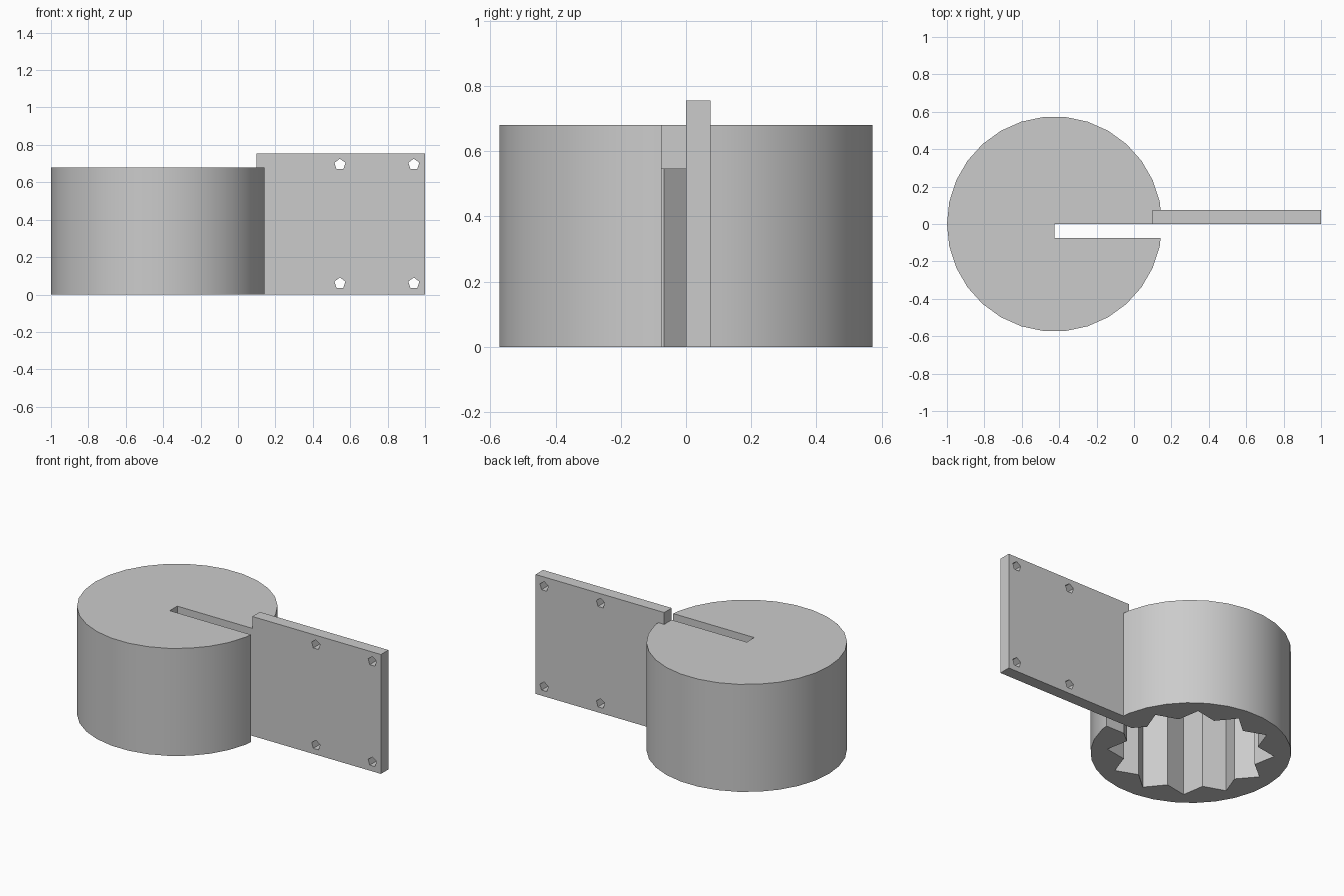
import bpy, bmesh
from math import cos, sin, pi, radians
from mathutils import Matrix, Vector

old = bpy.data.objects.get("Cube")
if old:
    bpy.data.objects.remove(old, do_unlink=True)

CENTRE_X = -0.425
RADIUS, HEIGHT = 0.575, 0.68
CAVITY_HEIGHT = 0.545
THICK = 0.075
TOP = 0.755

grey = bpy.data.materials.new("light_grey")
grey.use_nodes = True
grey.diffuse_color = (0.6, 0.6, 0.6, 1)
grey.node_tree.nodes["Principled BSDF"].inputs["Base Color"].default_value = (0.6, 0.6, 0.6, 1)


def prism(name, outline, low, high, matrix=Matrix()):
    """Extrude a closed 2D outline along local z, then place it."""
    bm = bmesh.new()
    face = bm.faces.new([bm.verts.new((x, y, low)) for x, y in outline])
    grown = bmesh.ops.extrude_face_region(bm, geom=[face])["geom"]
    bmesh.ops.translate(bm, vec=Vector((0, 0, high - low)),
                        verts=[v for v in grown if isinstance(v, bmesh.types.BMVert)])
    bmesh.ops.transform(bm, matrix=matrix, verts=bm.verts)
    bmesh.ops.recalc_face_normals(bm, faces=bm.faces)
    mesh = bpy.data.meshes.new(name)
    bm.to_mesh(mesh)
    bm.free()
    mesh.materials.append(grey)
    obj = bpy.data.objects.new(name, mesh)
    bpy.context.collection.objects.link(obj)
    return obj


def ring(sides, radii, turn=0.0):
    """Points around a circle, cycling through the given radii."""
    return [(radii[i % len(radii)] * cos(turn + 2 * pi * i / sides),
             radii[i % len(radii)] * sin(turn + 2 * pi * i / sides)) for i in range(sides)]


def rect(x0, x1, y0, y1):
    return [(x0, y0), (x1, y0), (x1, y1), (x0, y1)]


def cut(target, cutter):
    cutter.hide_render = True
    mod = target.modifiers.new("cut", "BOOLEAN")
    mod.operation, mod.solver, mod.object = "DIFFERENCE", "EXACT", cutter
    bpy.context.view_layer.objects.active = target
    bpy.ops.object.modifier_apply(modifier=mod.name)
    bpy.data.objects.remove(cutter, do_unlink=True)


# Round knob body with a twelve-pointed socket underneath and a radial slot
at_centre = Matrix.Translation((CENTRE_X, 0, 0))
body = prism("knob_body", ring(30, [RADIUS]), 0, HEIGHT, at_centre)
cut(body, prism("socket_cutter", ring(24, [0.48, 0.39], radians(-5)),
                -0.1, CAVITY_HEIGHT, at_centre))
cut(body, prism("slot_cutter", rect(CENTRE_X, 0.3, -THICK, 0), -0.1, 1))

# Flat mounting plate with four five-sided screw holes
plate = prism("mounting_plate", rect(0.1, 1, 0, THICK), 0, TOP)
upright = Matrix.Rotation(pi / 2, 4, "X")
for x in (0.545, 0.94):
    for z in (0.06, 0.695):
        cut(plate, prism("hole_cutter", ring(5, [0.031], pi / 2), -0.2, 0.2,
                         Matrix.Translation((x, 0, z)) @ upright))

# Soft shading on the round wall, crisp edges elsewhere
bpy.ops.object.select_all(action="DESELECT")
body.select_set(True)
bpy.context.view_layer.objects.active = body
bpy.ops.object.shade_smooth_by_angle(angle=radians(25))
